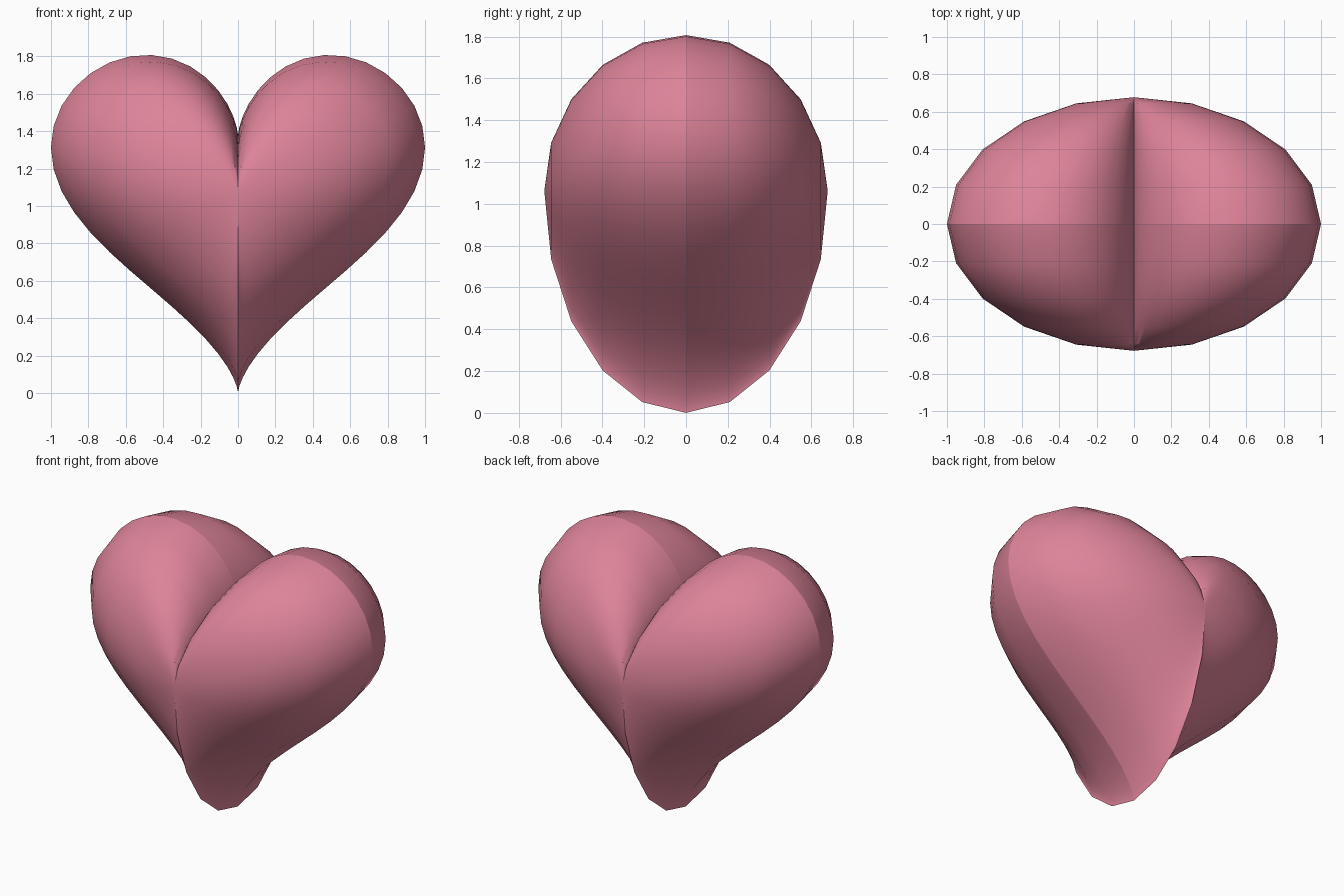
import bpy, bmesh
from math import sin, cos, pi

cube = bpy.data.objects.get("Cube")
if cube:
    bpy.data.objects.remove(cube, do_unlink=True)

SEGMENTS = 64      # points round the heart outline
BANDS = 10         # bands from front pole to back pole
DEPTH = 0.678      # half thickness
CENTRE = 17 / 16   # height of the outline's origin


def outline(t):
    """Classic heart curve, one unit to each side."""
    x = sin(t) ** 3
    z = (13 * cos(t) - 5 * cos(2 * t) - 2 * cos(3 * t) - cos(4 * t)) / 16
    return x, z


pink = bpy.data.materials.new("rose pink")
pink.use_nodes = True
colour = (0.73, 0.23, 0.32, 1)
pink.diffuse_color = colour
pink.node_tree.nodes["Principled BSDF"].inputs["Base Color"].default_value = colour

# Heart body: outline shrunk towards a pole at the front and the back
bm = bmesh.new()
rings = []
for b in range(1, BANDS):
    a = -pi / 2 + pi * b / BANDS
    ring = []
    for s in range(SEGMENTS):
        x, z = outline(2 * pi * s / SEGMENTS)
        ring.append(bm.verts.new((x * cos(a), DEPTH * sin(a), CENTRE + z * cos(a))))
    rings.append(ring)
poles = [bm.verts.new((0, y, CENTRE)) for y in (-DEPTH, DEPTH)]

for s in range(SEGMENTS):
    n = (s + 1) % SEGMENTS
    for r0, r1 in zip(rings, rings[1:]):
        bm.faces.new((r0[s], r0[n], r1[n], r1[s]))
    bm.faces.new((poles[0], rings[0][n], rings[0][s]))
    bm.faces.new((poles[1], rings[-1][s], rings[-1][n]))
bmesh.ops.recalc_face_normals(bm, faces=bm.faces)

# Seam between the front and back halves
for e in bm.edges:
    if all(abs(v.co.y) < 1e-5 for v in e.verts):
        e.smooth = False

mesh = bpy.data.meshes.new("heart")
bm.to_mesh(mesh)
bm.free()
mesh.materials.append(pink)
heart = bpy.data.objects.new("heart", mesh)
bpy.context.collection.objects.link(heart)

bpy.ops.object.select_all(action="DESELECT")
heart.select_set(True)
bpy.context.view_layer.objects.active = heart
bpy.ops.object.shade_smooth_by_angle(angle=pi / 6, keep_sharp_edges=True)
